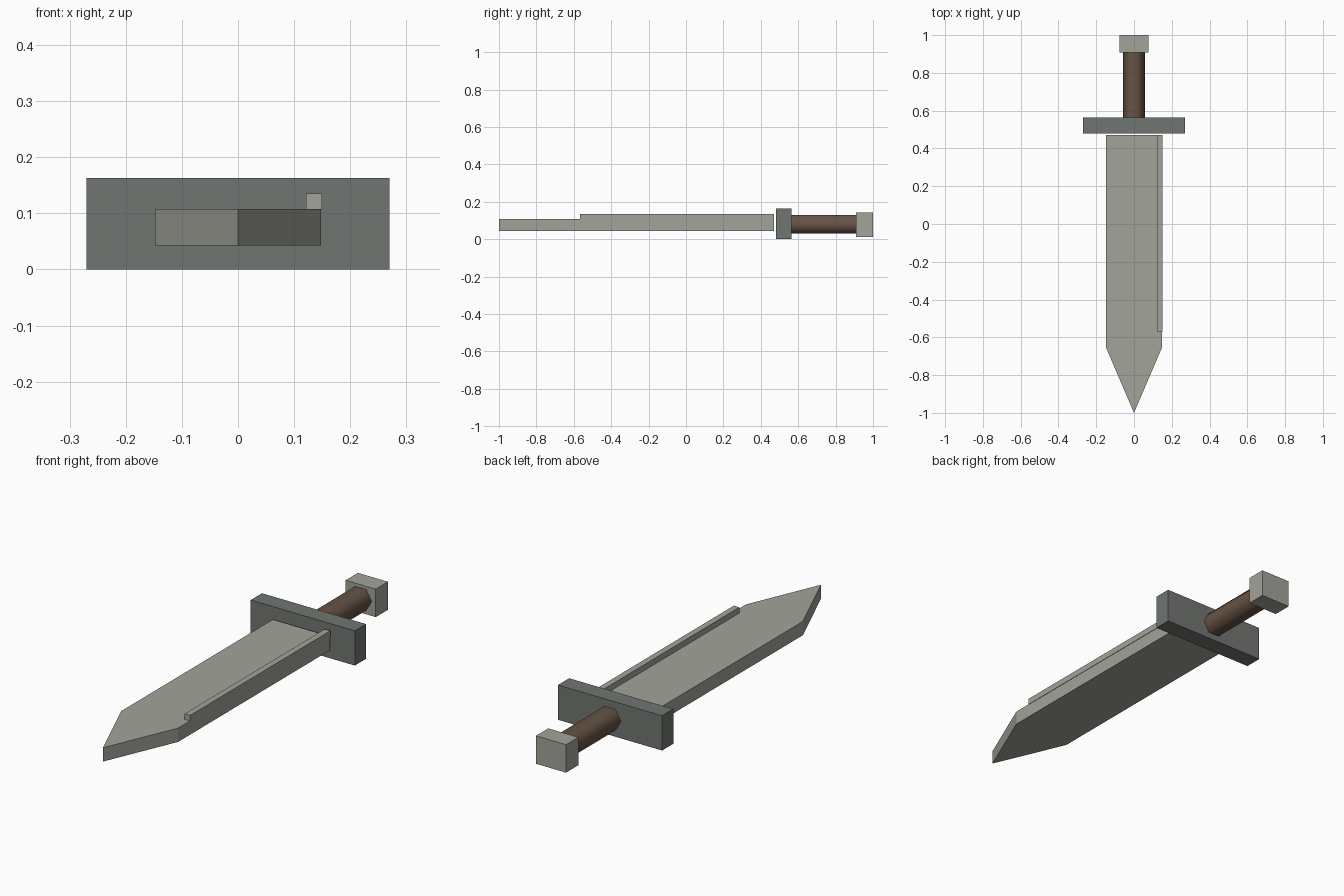
import bpy, bmesh
from math import pi
from mathutils import Matrix

cube = bpy.data.objects.get("Cube")
if cube:
    bpy.data.objects.remove(cube, do_unlink=True)


def material(name, rgb):
    m = bpy.data.materials.new(name)
    m.use_nodes = True
    m.diffuse_color = (*rgb, 1)
    m.node_tree.nodes["Principled BSDF"].inputs["Base Color"].default_value = (*rgb, 1)
    return m


steel = material("pale steel", (0.36, 0.37, 0.32))
iron = material("dark iron", (0.165, 0.18, 0.165))
leather = material("brown leather", (0.135, 0.088, 0.06))


def finish(name, bm, mat):
    bmesh.ops.recalc_face_normals(bm, faces=bm.faces)
    mesh = bpy.data.meshes.new(name)
    bm.to_mesh(mesh)
    bm.free()
    mesh.materials.append(mat)
    obj = bpy.data.objects.new(name, mesh)
    bpy.context.collection.objects.link(obj)
    return obj


def prism(name, outline, z0, z1, mat):
    """Extrude a plan outline from z0 up to z1."""
    bm = bmesh.new()
    face = bm.faces.new([bm.verts.new((x, y, z0)) for x, y in outline])
    top = bmesh.ops.extrude_face_region(bm, geom=[face])["geom"]
    verts = [v for v in top if isinstance(v, bmesh.types.BMVert)]
    bmesh.ops.translate(bm, verts=verts, vec=(0, 0, z1 - z0))
    return finish(name, bm, mat)


def box(name, x0, x1, y0, y1, z0, z1, mat):
    return prism(name, [(x0, y0), (x1, y0), (x1, y1), (x0, y1)], z0, z1, mat)


# Pointed blade with a raised rib along its left edge
W = 0.148
prism("blade", [(0, -1), (W, -0.655), (W, 0.47), (-W, 0.47), (-W, -0.655)],
      0.043, 0.108, steel)
box("blade_rib", 0.121, 0.15, -0.568, 0.47, 0.106, 0.135, steel)

# Crossguard and pommel
box("guard", -0.27, 0.27, 0.48, 0.563, 0, 0.163, iron)
box("pommel", -0.078, 0.078, 0.909, 1, 0.012, 0.143, steel)

# Six-sided grip, rounded by smooth shading
bm = bmesh.new()
bmesh.ops.create_cone(bm, cap_ends=True, segments=6, radius1=0.057, radius2=0.057,
                      depth=0.354)
bmesh.ops.rotate(bm, verts=bm.verts, matrix=Matrix.Rotation(pi / 2, 3, "X"))
if max(v.co.x for v in bm.verts) < 0.055:
    bmesh.ops.rotate(bm, verts=bm.verts, matrix=Matrix.Rotation(pi / 6, 3, "Y"))
bmesh.ops.translate(bm, verts=bm.verts, vec=(0, 0.736, 0.079))
for f in bm.faces:
    f.smooth = len(f.verts) == 4
for e in bm.edges:
    e.smooth = all(f.smooth for f in e.link_faces)
finish("grip", bm, leather)
